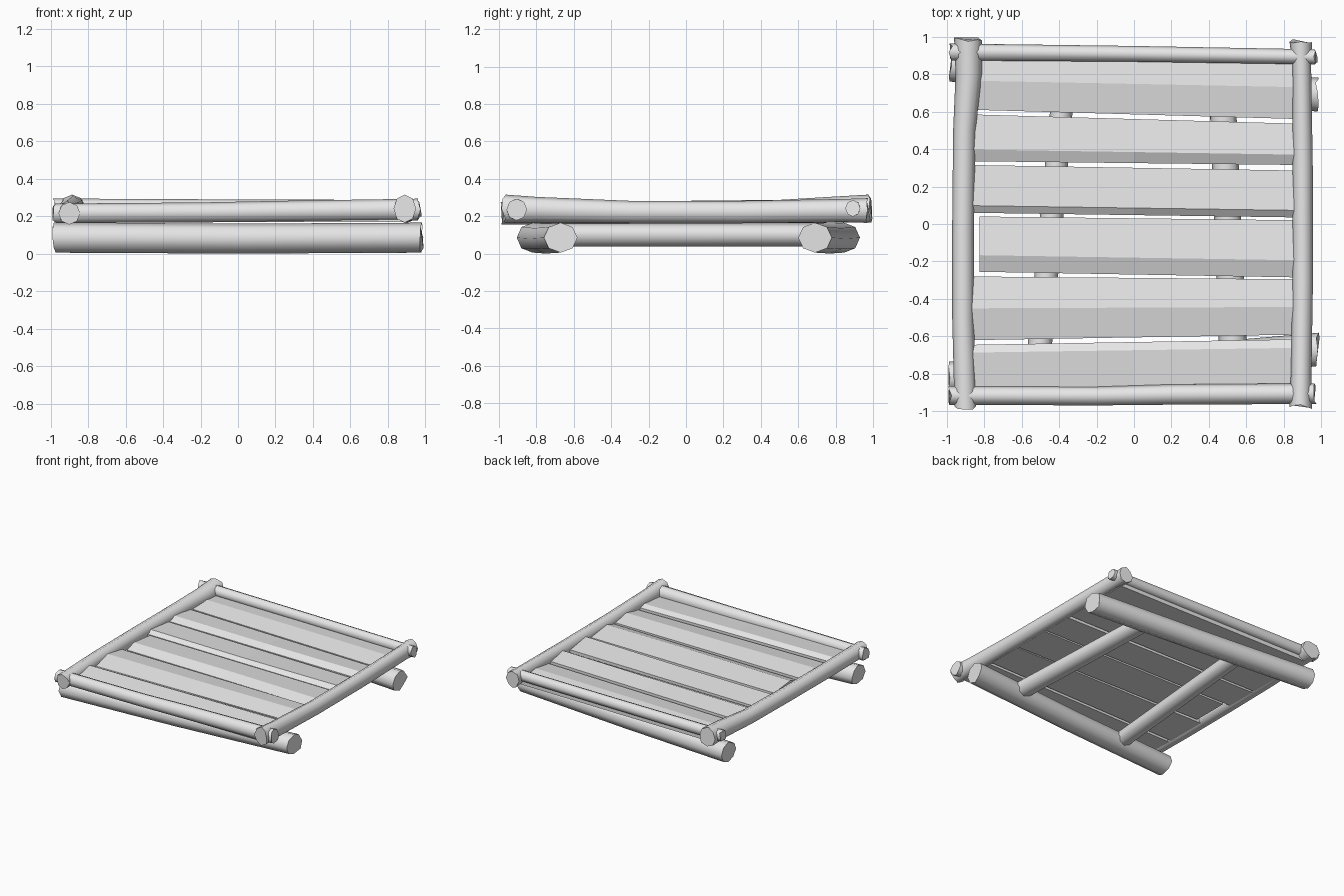
import bpy, bmesh, math, random
from mathutils import Vector

random.seed(4)
cube = bpy.data.objects.get("Cube")
if cube:
    bpy.data.objects.remove(cube, do_unlink=True)

# One plain grey wood material
wood = bpy.data.materials.new("grey wood")
wood.use_nodes = True
GREY = (0.8, 0.8, 0.8, 1)
wood.diffuse_color = GREY
wood.node_tree.nodes["Principled BSDF"].inputs["Base Color"].default_value = GREY


def finish(name, bm):
    bmesh.ops.recalc_face_normals(bm, faces=bm.faces)
    mesh = bpy.data.meshes.new(name)
    bm.to_mesh(mesh)
    bm.free()
    mesh.materials.append(wood)
    obj = bpy.data.objects.new(name, mesh)
    bpy.context.collection.objects.link(obj)


def loft(rings):
    """Bridge matching rings and cap both ends; returns mesh and caps."""
    bm = bmesh.new()
    loops = [[bm.verts.new(p) for p in ring] for ring in rings]
    n = len(loops[0])
    for a, b in zip(loops, loops[1:]):
        for i in range(n):
            j = (i + 1) % n
            bm.faces.new((a[i], a[j], b[j], b[i]))
    caps = [bm.faces.new(loops[0]), bm.faces.new(loops[-1])]
    return bm, caps


def log(name, axis, stations, sides=8):
    """Stations: position along axis, sideways centre, height, half width, half height."""
    rings = []
    for k, (t, side, z, rw, rh) in enumerate(stations):
        end = k in (0, len(stations) - 1)
        ring = []
        for i in range(sides):
            a = math.tau * i / sides
            along = t + (random.uniform(-0.012, 0.012) if end else 0)
            across = side + rw * math.cos(a)
            up = z + rh * math.sin(a)
            ring.append(Vector((along, across, up) if axis == "x" else (across, along, up)))
        rings.append(ring)
    bm, caps = loft(rings)
    # Smooth bark with crisp sawn ends
    for face in bm.faces:
        face.smooth = face not in caps
    for cap in caps:
        for edge in cap.edges:
            edge.smooth = False
    finish(name, bm)


# Heavy base beams, spread wider at the right end
log("front_base_beam", "x", [(-0.98, -0.82, 0.085, 0.085, 0.08),
                             (0, -0.75, 0.08, 0.085, 0.08),
                             (0.98, -0.67, 0.085, 0.09, 0.08)])
log("back_base_beam", "x", [(-0.98, 0.845, 0.085, 0.085, 0.08),
                            (0, 0.77, 0.08, 0.085, 0.08),
                            (0.98, 0.69, 0.085, 0.09, 0.08)])

# Cross bars joining the base beams
log("right_cross_bar", "y", [(-0.74, -0.51, 0.1, 0.065, 0.062),
                             (0.8, -0.37, 0.1, 0.06, 0.062)])
log("left_cross_bar", "y", [(-0.7, 0.53, 0.1, 0.075, 0.062),
                            (0.74, 0.47, 0.1, 0.07, 0.062)])

# Deck frame side rails
log("right_rail", "y", [(-0.98, -0.9, 0.215, 0.058, 0.06),
                        (-0.5, -0.912, 0.22, 0.058, 0.06),
                        (0, -0.912, 0.222, 0.058, 0.06),
                        (0.5, -0.905, 0.225, 0.06, 0.062),
                        (0.8, -0.882, 0.235, 0.07, 0.07),
                        (0.985, -0.885, 0.24, 0.075, 0.075)])
log("left_rail", "y", [(-0.975, 0.89, 0.24, 0.06, 0.075),
                       (-0.8, 0.892, 0.235, 0.055, 0.068),
                       (-0.3, 0.9, 0.222, 0.055, 0.06),
                       (0.3, 0.9, 0.222, 0.054, 0.06),
                       (0.85, 0.895, 0.23, 0.05, 0.062),
                       (0.975, 0.89, 0.23, 0.06, 0.066)])

# Deck frame end rails
log("front_rail", "x", [(-0.98, -0.915, 0.215, 0.05, 0.052),
                        (-0.2, -0.918, 0.22, 0.05, 0.053),
                        (0.2, -0.91, 0.225, 0.054, 0.056),
                        (0.97, -0.905, 0.235, 0.055, 0.058)])
log("back_rail", "x", [(-0.98, 0.918, 0.248, 0.045, 0.046),
                       (0, 0.908, 0.245, 0.042, 0.044),
                       (0.97, 0.892, 0.242, 0.04, 0.044)])

# Deck planks: back and front edge at each end, crest position, right end
PLANKS = [
    (0.92, 0.61, 0.9, 0.56, 0.5, -0.88),
    (0.585, 0.335, 0.535, 0.315, 0.75, -0.88),
    (0.315, 0.06, 0.285, 0.035, 0.85, -0.88),
    (0.04, -0.255, 0.02, -0.285, 0.7, -0.825),
    (-0.28, -0.62, -0.295, -0.59, 0.5, -0.88),
    (-0.645, -0.92, -0.615, -0.92, 0.15, -0.88),
]
for number, (b0, f0, b1, f1, crest, start) in enumerate(PLANKS, 1):
    rings = []
    for t in (0, 0.5, 1):
        x = start + (0.88 - start) * t
        back, front = b0 + (b1 - b0) * t, f0 + (f1 - f0) * t
        ridge = back + (front - back) * crest
        lift = 0.01 * random.random()
        rings.append([(x, back, 0.17), (x, back, 0.222), (x, ridge, 0.238 + lift),
                      (x, front, 0.215), (x, front, 0.17)])
    bm, _ = loft(rings)
    finish(f"deck_plank_{number}", bm)
